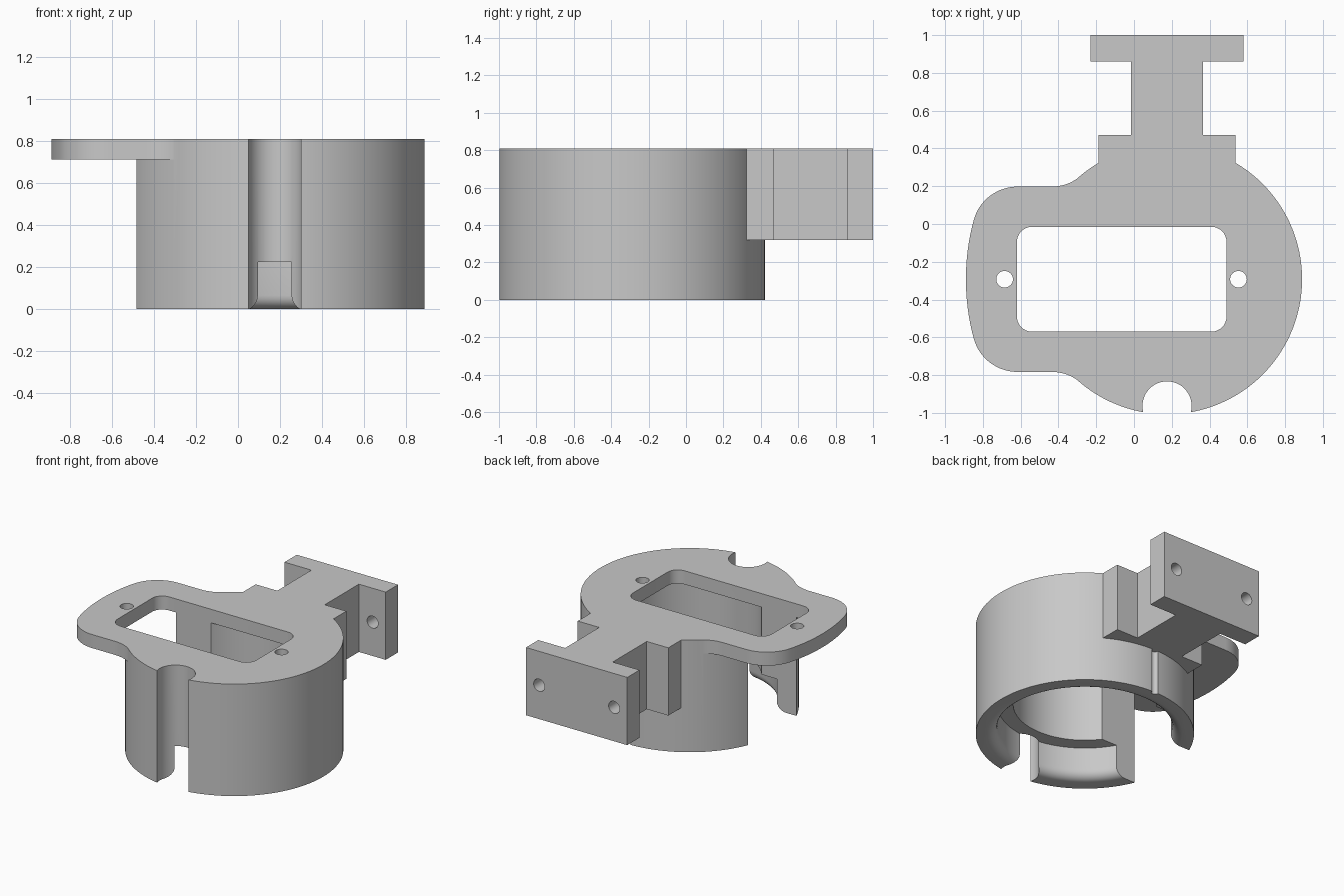
import bpy, bmesh, math
from mathutils import Matrix

cube = bpy.data.objects.get("Cube")
if cube:
    bpy.data.objects.remove(cube, do_unlink=True)

CX, CY, R = 0.175, -0.2925, 0.715      # body axis and radius
TOP, PLATE, ARM = 0.81, 0.712, 0.32    # top, flange underside, arm underside

grey = bpy.data.materials.new("grey plastic")
grey.use_nodes = True
colour = (0.58, 0.58, 0.58, 1)
grey.diffuse_color = colour
grey.node_tree.nodes["Principled BSDF"].inputs["Base Color"].default_value = colour


def add(name, bm):
    bmesh.ops.recalc_face_normals(bm, faces=bm.faces)
    me = bpy.data.meshes.new(name)
    bm.to_mesh(me)
    bm.free()
    me.materials.append(grey)
    ob = bpy.data.objects.new(name, me)
    bpy.context.collection.objects.link(ob)
    return ob


def prism(name, outline, z0, z1):
    bm = bmesh.new()
    low = [bm.verts.new((x, y, z0)) for x, y in outline]
    high = [bm.verts.new((x, y, z1)) for x, y in outline]
    bm.faces.new(low)
    bm.faces.new(high)
    for i in range(len(low)):
        bm.faces.new((low[i - 1], low[i], high[i], high[i - 1]))
    return add(name, bm)


def arc(x, y, r, a0, a1, n):
    angles = [math.radians(a0 + (a1 - a0) * i / n) for i in range(n + 1)]
    return [(x + r * math.cos(a), y + r * math.sin(a)) for a in angles]


def rod(name, x, y, r, z0, z1, n=32):
    return prism(name, arc(x, y, r, 0, 360, n)[:-1], z0, z1)


def lathe(name, profile, n):
    bm = bmesh.new()
    rings = [[bm.verts.new((CX + x, CY + y, z)) for x, y in arc(0, 0, r, 0, 360, n)[:-1]]
             for r, z in profile]
    for a, b in zip(rings, rings[1:]):
        for i in range(n):
            bm.faces.new((a[i - 1], a[i], b[i], b[i - 1]))
    bm.faces.new(rings[0])
    bm.faces.new(rings[-1])
    return add(name, bm)


body = rod("mount_body", CX, CY, R, 0, TOP, 128)


def combine(other, operation):
    mod = body.modifiers.new(other.name, "BOOLEAN")
    mod.operation, mod.solver, mod.object = operation, "EXACT", other
    bpy.context.view_layer.update()
    result = bpy.data.meshes.new_from_object(
        body.evaluated_get(bpy.context.evaluated_depsgraph_get()))
    body.modifiers.clear()
    body.data = result
    bpy.data.objects.remove(other, do_unlink=True)


# Side flange: fillet, rounded corner and bulged edge, mirrored front to back
half = [(CX - 0.3, CY + 0.35)]
half += arc(-0.436, 0.434, 0.236, -50, -90, 10)
half += arc(-0.617, -0.042, 0.24, 90, 165, 14)
half += arc(0.325, CY, 1.215, 165, 180, 8)[1:]
flange = half + [(x, 2 * CY - y) for x, y in reversed(half[:-1])]
combine(prism("side_flange", flange, PLATE, TOP), "UNION")

# Rear arm: shoulder, neck and mounting plate in one stepped outline
side = [(0.3625, 0.25), (0.3625, 0.47), (0.19, 0.47), (0.19, 0.86), (0.405, 0.86), (0.405, 1.0)]
arm = [(CX + x, y) for x, y in side] + [(CX - x, y) for x, y in reversed(side)]
combine(prism("rear_arm", arm, ARM, TOP), "UNION")

# Stepped bore with a rounded lower lip
lip = [(0.574 + 0.065 * (1 - math.cos(math.radians(a))),
        0.065 * (1 - math.sin(math.radians(a)))) for a in range(90, -1, -15)]
bore = [(0.639, -0.1)] + lip + [(0.574, 0.225), (0.47, 0.225), (0.47, PLATE)]
combine(lathe("bore", bore, 128), "DIFFERENCE")

# Rounded rectangular window running down through the body
window = []
for x, y, a in ((0.41, -0.095, 0), (-0.54, -0.095, 90), (-0.54, -0.49, 180), (0.41, -0.49, 270)):
    window += arc(x, y, 0.08, a, a + 90, 8)
combine(prism("window", window, -0.2, 1), "DIFFERENCE")

# Front cable notch, rear groove and the two vertical screw holes
combine(rod("front_notch", CX, -0.963, 0.13, -0.15, 1, 48), "DIFFERENCE")
combine(rod("rear_groove", CX, CY + R, 0.025, -0.15, ARM, 16), "DIFFERENCE")
for x in (-0.685, 0.553):
    combine(rod("screw_hole", x, CY, 0.044, 0.6, 1), "DIFFERENCE")

# Horizontal bolt holes through the mounting plate
for x in (-0.3, 0.3):
    hole = rod("bolt_hole", 0, 0, 0.044, -0.3, 0.3)
    hole.data.transform(Matrix.Translation((CX + x, 1, 0.565)) @ Matrix.Rotation(math.pi / 2, 4, "X"))
    combine(hole, "DIFFERENCE")

bpy.context.view_layer.objects.active = body
body.select_set(True)
bpy.ops.object.shade_smooth_by_angle(angle=math.radians(30))
